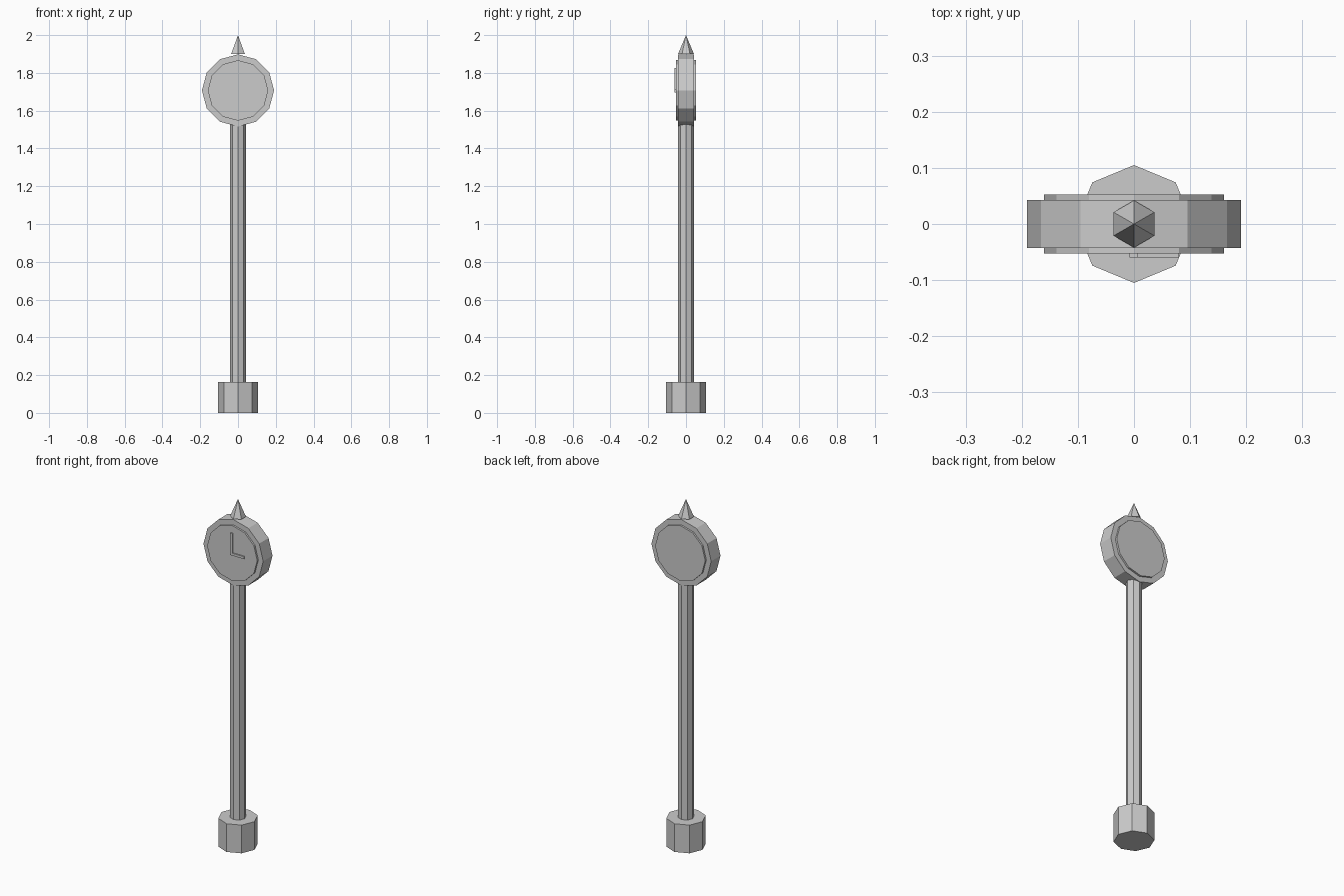
import bpy
import math

if "Cube" in bpy.data.objects:
    bpy.data.objects.remove(bpy.data.objects["Cube"])

metal = bpy.data.materials.new("light grey")
metal.diffuse_color = (0.6, 0.6, 0.6, 1)
metal.use_nodes = True
metal.node_tree.nodes["Principled BSDF"].inputs["Base Color"].default_value = metal.diffuse_color


def finish(name):
    ob = bpy.context.object
    ob.name = name
    ob.data.materials.append(metal)
    return ob


def prism(name, sides, radius, depth, loc, facing=False, tip=None):
    """Flat-sided prism or cone; facing=True turns its axis along y."""
    rot = (math.radians(90), 0, 0) if facing else (0, 0, 0)
    bpy.ops.mesh.primitive_cone_add(
        vertices=sides, radius1=radius, radius2=radius if tip is None else tip,
        depth=depth, location=loc, rotation=rot)
    return finish(name)


def box(name, x0, x1, y0, y1, z0, z1):
    bpy.ops.mesh.primitive_cube_add(
        size=1, location=((x0 + x1) / 2, (y0 + y1) / 2, (z0 + z1) / 2))
    ob = finish(name)
    ob.scale = (x1 - x0, y1 - y0, z1 - z0)


CLOCK_Z = 1.707

# Foot and post
prism("base", 8, 0.105, 0.163, (0, 0, 0.0815))
prism("pole", 8, 0.042, 1.40, (0, 0, 0.86))

# Clock drum with a raised dial on both sides
prism("clock_drum", 12, 0.191, 0.085, (0, 0, CLOCK_Z), facing=True)
prism("clock_dials", 12, 0.16, 0.106, (0, 0, CLOCK_Z), facing=True)

# Hands on the front dial
box("long_hand", -0.008, 0.006, -0.06, -0.052, 1.697, 1.825)
box("short_hand", 0.006, 0.08, -0.06, -0.052, 1.697, 1.711)

# Pointed finial
prism("finial", 6, 0.042, 0.1, (0, 0, 1.95), tip=0)
